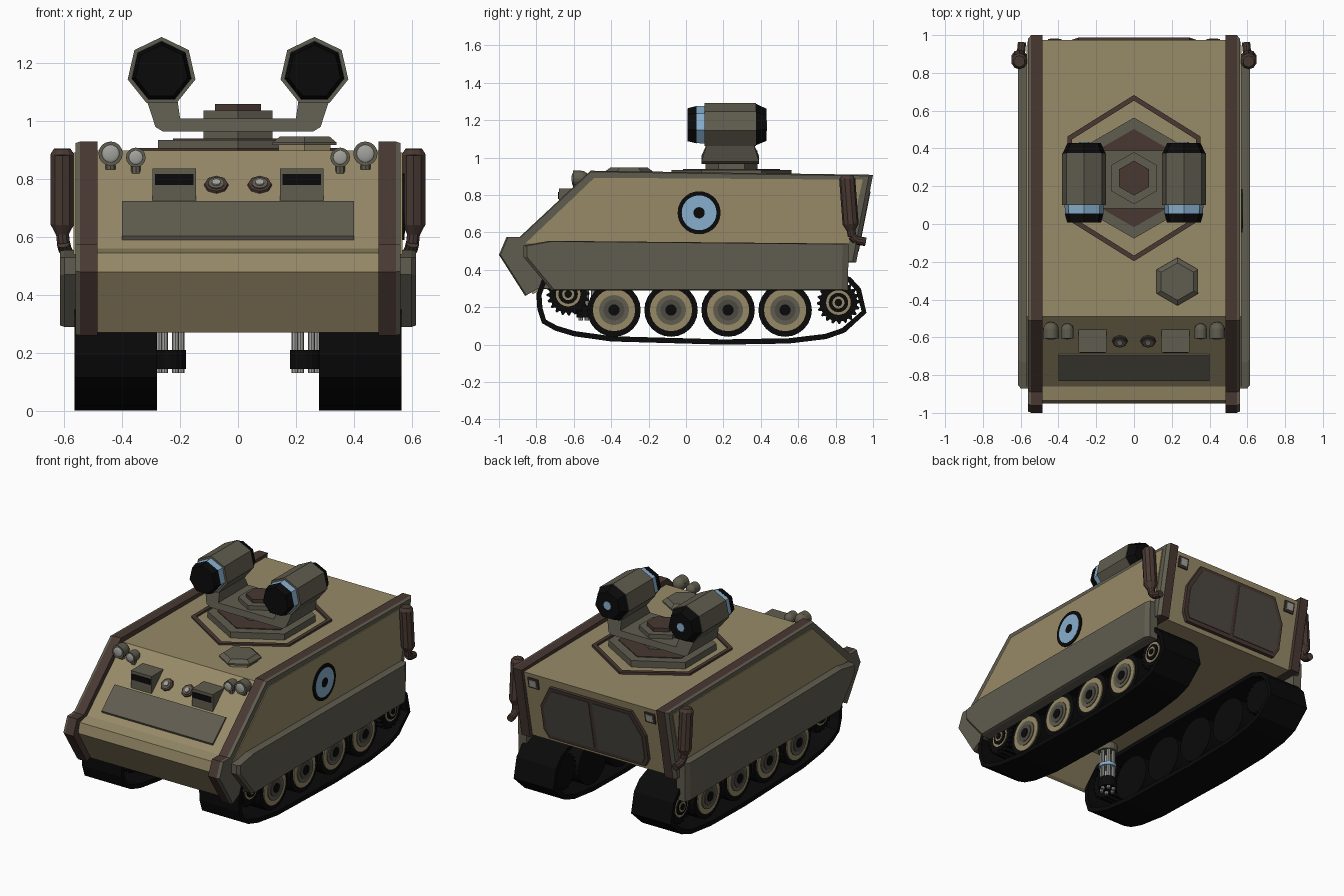
import bpy, bmesh
from math import sin, cos, pi, radians
from mathutils import Vector

cube = bpy.data.objects.get("Cube")
if cube:
    bpy.data.objects.remove(cube, do_unlink=True)


def material(name, *rgb):
    m = bpy.data.materials.new(name)
    m.use_nodes = True
    m.diffuse_color = (*rgb, 1)
    m.node_tree.nodes["Principled BSDF"].inputs["Base Color"].default_value = (*rgb, 1)
    return m


TAN = material("tan", .31, .255, .137)
OLIVE = material("olive grey", .117, .107, .078)
DARK = material("dark grey", .075, .067, .054)
BROWN = material("brown", .065, .04, .032)
BLACK = material("black", .003, .003, .003)
BLUE = material("light blue", .242, .43, .62)
SILVER = material("silver", .36, .36, .34)


def finish(name, bm, mat):
    bmesh.ops.recalc_face_normals(bm, faces=bm.faces)
    me = bpy.data.meshes.new(name)
    bm.to_mesh(me)
    bm.free()
    me.materials.append(mat)
    ob = bpy.data.objects.new(name, me)
    bpy.context.collection.objects.link(ob)
    return ob


def place(axis, p, d):
    return {"x": (d, *p), "y": (p[0], d, p[1]), "z": (*p, d)}[axis]


def prism(name, pts, axis, a, b, mat, end=1, hole=None, shear=None):
    """Extrude a profile from a to b; optional end scale, hole and sloped plane."""
    bm = bmesh.new()
    n = len(pts)
    mid = [sum(c) / n for c in zip(*pts)]
    far = [[m + (v - m) * end for v, m in zip(p, mid)] for p in pts]
    loops = [(pts, a), (far, b)]
    if hole:
        loops += [(hole, b), (hole, a)]
    rows = [[bm.verts.new(place(axis, p, d)) for p in l] for l, d in loops]
    pairs = list(zip(rows, rows[1:] + rows[:1])) if hole else [rows]
    for r, s in pairs:
        for i in range(n):
            j = (i + 1) % n
            bm.faces.new((r[i], r[j], s[j], s[i]))
    if not hole:
        for r in rows:
            bm.faces.new(r)
    if shear:
        for v in bm.verts:
            v.co.y += shear(v.co.z)
    return finish(name, bm, mat)


def ngon(cx, cy, r, n, rot=90, sx=1):
    return [(cx + sx * r * cos(radians(rot) + 2 * pi * i / n),
             cy + r * sin(radians(rot) + 2 * pi * i / n)) for i in range(n)]


def rod(name, start, end, r, mat, r2=None, n=16):
    """Cylinder or cone between two points."""
    a, b = Vector(start), Vector(end)
    bm = bmesh.new()
    bmesh.ops.create_cone(bm, cap_ends=True, segments=n, radius1=r,
                          radius2=r if r2 is None else r2, depth=(b - a).length)
    ob = finish(name, bm, mat)
    ob.rotation_euler = (b - a).to_track_quat("Z", "Y").to_euler()
    ob.location = (a + b) / 2


def box(name, x, y, z, mat):
    prism(name, [(x[0], y[0]), (x[1], y[0]), (x[1], y[1]), (x[0], y[1])], "z", *z, mat)


def ball(name, loc, r, mat, sy=1):
    bm = bmesh.new()
    bmesh.ops.create_uvsphere(bm, u_segments=14, v_segments=8, radius=r)
    ob = finish(name, bm, mat)
    ob.location, ob.scale.y = loc, sy
    ob.data.shade_smooth()


def shrink(pts, t):
    """Move a counter-clockwise loop inwards by t."""
    out = []
    for i, p in enumerate(pts):
        q, r = Vector(pts[i - 1]), Vector(pts[(i + 1) % len(pts)])
        d = (r - q).normalized()
        out.append((p[0] - d.y * t, p[1] + d.x * t))
    return out


# Hull body with a raised floor behind the nose
hull = [(-.95, .48), (-.935, .545), (-.86, .56), (-.49, .898), (.975, .89),
        (.885, .445), (-.64, .445), (-.8, .28), (-.82, .27)]
prism("hull", hull, "x", -.49, .49, TAN)
rim = [(-1, .48), (-.96, .575), (-.89, .575), (-.51, .93), (1, .908),
       (.91, .44), (-.62, .44), (-.73, .295), (-.79, .3), (-.86, .26)]
panel = [(-.86, .54), (-.49, .892), (.945, .882), (.87, .54)]
skirt = [(-.87, .53), (-.73, .555), (.87, .54), (.865, .29), (-.72, .29), (-.87, .47)]
belt = [(-.8, .27), (-.795, .19), (-.77, .115), (-.7, .075), (-.6, .045), (-.4, .017),
        (.2, 0), (.55, .006), (.75, .03), (.85, .065), (.965, .17), (.935, .3),
        (.88, .36), (.78, .4), (-.7, .4), (-.77, .35)]


def rear(z):
    return .89 + (z - .46) * .198


for s, side in ((1, "left"), (-1, "right")):
    # Side walls, edge rims and skirts
    prism(side + "_rim", rim, "x", s * .485, s * .545, BROWN)
    prism(side + "_rim_edge", rim, "x", s * .545, s * .562, OLIVE, end=.985)
    prism(side + "_wall", panel, "x", s * .5, s * .568, TAN)
    prism(side + "_skirt", skirt, "x", s * .54, s * .6, OLIVE)
    prism(side + "_skirt_face", skirt, "x", s * .6, s * .615, OLIVE, end=.97)

    # Track and wheels
    prism(side + "_track", belt, "x", s * .28, s * .565, BLACK, hole=shrink(belt, .028))

    def wheel(name, y, z, rings):
        for i, (r, x, mat) in enumerate(rings):
            inner = .5 if i else .3
            rod(f"{side}_{name}_ring_{i}", (s * inner, y, z), (s * x, y, z), r, mat, n=24)

    for k in range(4):
        wheel(f"road_wheel_{k}", -.385 + .305 * k, .185,
              [(.143, .53, BLACK), (.113, .537, TAN), (.08, .542, OLIVE),
               (.056, .546, DARK), (.03, .55, BLACK)])
    for name, y, z in (("sprocket", -.63, .27), ("idler", .815, .225)):
        gear = [(y + r * cos(pi * i / 40), z + r * sin(pi * i / 40))
                for i in range(80) for r in [.115 if i % 4 < 2 else .1]]
        prism(f"{side}_{name}_teeth", gear, "x", s * .3, s * .53, BLACK)
        wheel(name, y, z, [(.09, .533, BLACK), (.066, .537, TAN), (.052, .542, BLACK),
                           (.032, .546, TAN), (.02, .55, BLACK)])

    # Rotary gun hanging beneath the floor
    gx, gy = s * .235, -.53
    for p in ngon(gx, gy, .038, 6, 0):
        rod(side + "_gun_barrel", (*p, .13), (*p, .45), .012, SILVER, n=8)
    rod(side + "_gun_clamp", (gx, gy, .145), (gx, gy, .21), .056, BLACK)
    rod(side + "_gun_band", (gx, gy, .29), (gx, gy, .31), .055, BLUE)
    rod(side + "_gun_mount", (gx, gy, .4), (gx, gy, .45), .06, OLIVE)

    # Exhaust
    ex = s * .607
    rod(side + "_exhaust_can", (ex, .88, .645), (ex, .862, .885), .043, BROWN, n=10)
    rod(side + "_exhaust_cap", (ex, .862, .885), (ex, .861, .905), .043, BROWN, .03, n=10)
    rod(side + "_exhaust_cone", (ex, .882, .61), (ex, .88, .645), .024, BROWN, .043, n=10)
    path = [(ex, .882, .62), (s * .603, .887, .58), (s * .598, .91, .558), (s * .593, .96, .55)]
    for a, b in zip(path, path[1:]):
        rod(side + "_exhaust_pipe", a, b, .023, BROWN, n=10)

    # Headlights
    for x, z, r in ((.44, .888, .042), (.353, .875, .034)):
        x *= s
        rod(side + "_headlight_shell", (x, -.605, z), (x, -.56, z), r, OLIVE)
        ball(side + "_headlight_back", (x, -.56, z), r, OLIVE)
        ball(side + "_headlight_lens", (x, -.603, z), r * .74, SILVER, .3)
        rod(side + "_headlight_stem", (x, -.565, z - .055), (x, -.565, z), .017, OLIVE, n=8)

    # Launcher boxes and round fittings on the sloped front
    box(side + "_launcher", (s * .145, s * .295), (-.68, -.54), (.7, .836), OLIVE)
    box(side + "_launcher_slot", (s * .153, s * .287), (-.684, -.676), (.78, .817), BLACK)
    n = Vector((0, -.675, .738))
    c = Vector((s * .075, -.612, .77))
    rod(side + "_fitting_base", c, c + n * .02, .047, BROWN, .04, n=8)
    rod(side + "_fitting_ring", c, c + n * .024, .028, OLIVE, n=10)
    rod(side + "_fitting_centre", c, c + n * .03, .021, SILVER, .015, n=10)

    # Rear door leaf and tail light
    leaf = [(s * .013, .82), (s * .277, .82), (s * .353, .685), (s * .353, .535),
            (s * .332, .497), (s * .013, .497)]
    prism(side + "_rear_door", leaf, "y", 0, .026, DARK, shear=rear)
    for name, w, h, d, mat in (("frame", .036, .034, .01, BROWN), ("lens", .024, .022, .014, SILVER)):
        prism(f"{side}_tail_light_{name}", [(s * .42 + i * w, .828 + j * h) for i, j in
              ((-1, -1), (1, -1), (1, 1), (-1, 1))], "y", 0, d, mat, shear=rear)

    # Turret pod: seven-sided barrel with tapered ends
    px, pz = s * .264, 1.171
    for name, r, a, b, mat, end in (
            ("nose", .105, .055, .008, BLACK, .88), ("band", .106, .1, .055, BLUE, .98),
            ("body", .12, .1, .375, OLIVE, 1), ("tail", .116, .375, .43, BLACK, .78)):
        prism(f"{side}_pod_{name}", ngon(px, pz, r, 7), "y", a, b, mat, end)
    rod(side + "_pod_tail_light", (px, .42, pz), (px, .433, pz), .028, BLUE, n=8)

# Front plate
plate = [(-.825, .585), (-.832, .603), (-.697, .724), (-.685, .712)]
prism("front_plate", plate, "x", -.4, .4, OLIVE)

# Rear door frame
half = [(.293, .842), (.376, .695), (.376, .527), (.345, .473)]
prism("rear_door_frame", half + [(-x, z) for x, z in reversed(half)], "y", 0, .022,
      BROWN, shear=rear)

# Roundel on the left wall only
for i, (r, mat) in enumerate(((.115, BLACK), (.093, BLUE), (.03, BLACK))):
    rod(f"roundel_{i}", (.565, .07, .705), (.575 + i * .0012, .07, .705), r, mat, n=28)

# Roof hatch on a narrower neck
prism("hatch_neck", ngon(.23, -.305, .104, 6), "z", .885, .918, TAN)
prism("hatch_rim", ngon(.23, -.305, .127, 6), "z", .917, .927, OLIVE)
prism("hatch_lid", ngon(.23, -.305, .127, 6), "z", .927, .947, OLIVE, end=.78)

# Turret ring, base and column
ty = .243
prism("turret_ring", ngon(0, ty, .44, 6, sx=.925), "z", .88, .907, BROWN,
      hole=ngon(0, ty, .41, 6, sx=.925))
prism("turret_base", ngon(0, ty, .32, 6), "z", .88, .935, OLIVE)
prism("turret_base_inlay", ngon(0, ty, .26, 6), "z", .934, .94, BROWN)
prism("turret_column", ngon(0, ty, .138, 6), "z", .93, 1.037, OLIVE)
prism("turret_cap", ngon(0, ty, .092, 6), "z", 1.037, 1.06, BROWN)

# Yoke carrying both pods, narrowing towards their undersides
arm = [(.26, .965), (.285, .98), (.318, 1.08), (.21, 1.08), (.2, 1.01)]
yoke = prism("turret_yoke", arm + [(-x, z) for x, z in reversed(arm)], "y", .083, .39, OLIVE)
for v in yoke.data.vertices:
    if v.co.z > 1.05:
        v.co.y = .237 + (v.co.y - .237) * .8
